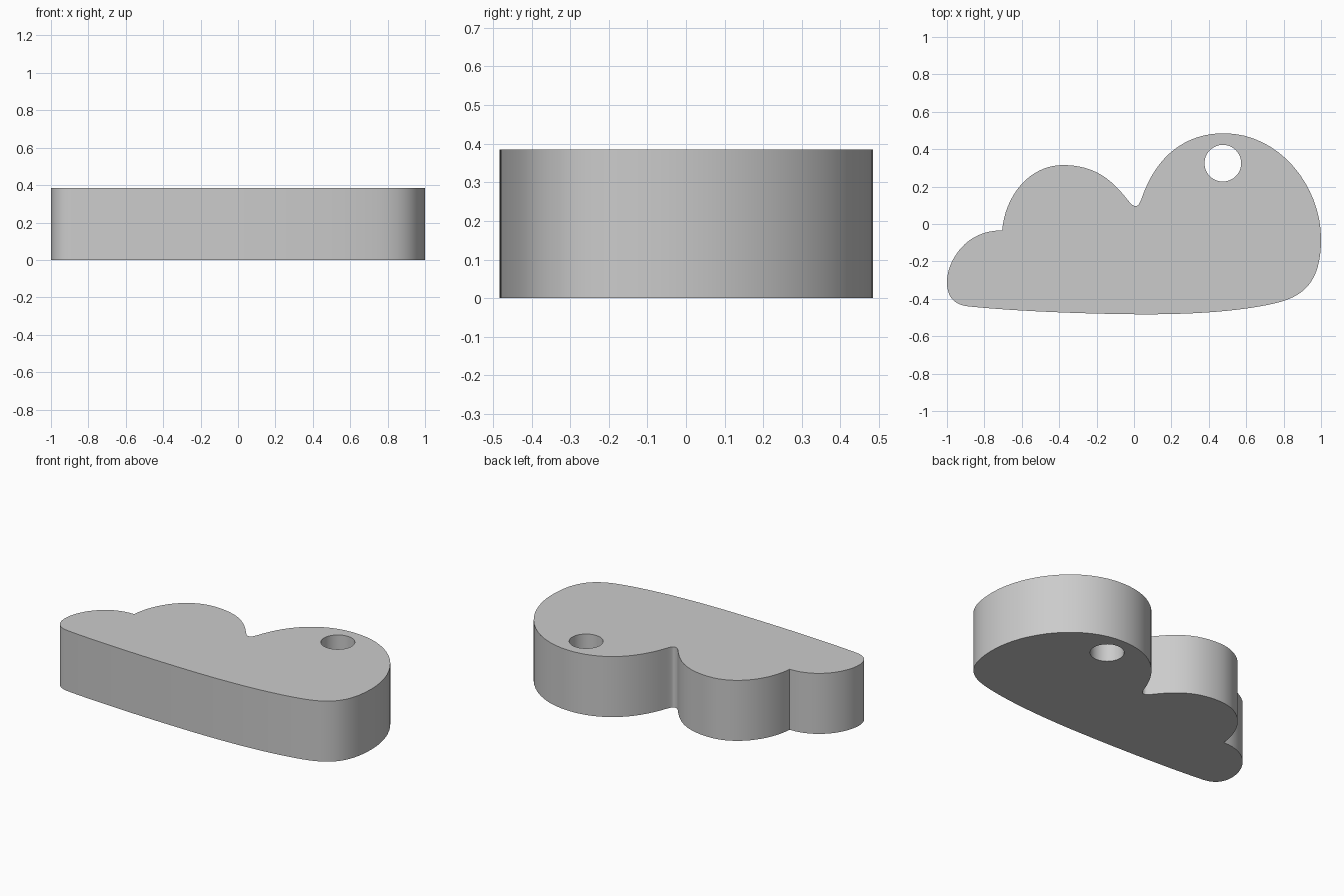
import bpy
import bmesh
import math

cube = bpy.data.objects.get("Cube")
if cube:
    bpy.data.objects.remove(cube)

HEIGHT = 0.385

# Cloud outline, clockwise from the left tip: (handle in, anchor, handle out)
OUTLINE = [
    ((-1, -.38), (-1, -.31), (-1, -.2)),
    ((-.9, -.03), (-.705, -.035), (-.69, .15)),
    ((-.56, .315), (-.38, .315), (-.2, .315)),
    ((-.11, .225), (-.035, .13), (-.01, .1)),
    ((-.005, .097), (.008, .097), (.022, .097)),
    ((.025, .1), (.04, .135), (.12, .37)),
    ((.28, .485), (.48, .485), (.78, .485)),
    ((1, .2), (1, -.08), (1, -.32)),
    ((.9, -.39), (.75, -.425), (.55, -.47)),
    ((.3, -.483), (.05, -.483), (-.35, -.48)),
    ((-.7, -.46), (-.89, -.44), (-.97, -.43)),
]


def circle(cx, cy, r):
    """Bezier circle in the same (in, anchor, out) form."""
    k = r * 0.5523
    points = []
    for i in range(4):
        a = i * math.pi / 2
        c, s = math.cos(a), math.sin(a)
        points.append(tuple((cx + r * c - t * s, cy + r * s + t * c) for t in (-k, 0, k)))
    return points


def add_spline(curve, points):
    spline = curve.splines.new("BEZIER")
    spline.bezier_points.add(len(points) - 1)
    for bp, (left, anchor, right) in zip(spline.bezier_points, points):
        bp.handle_left_type = bp.handle_right_type = "FREE"
        bp.co = (*anchor, 0)
        bp.handle_left = (*left, 0)
        bp.handle_right = (*right, 0)
    spline.use_cyclic_u = True


# Flat filled profile with the keyhole, extruded to a slab
curve = bpy.data.curves.new("cloud_profile", "CURVE")
curve.dimensions = "2D"
curve.fill_mode = "BOTH"
curve.resolution_u = 16
curve.extrude = HEIGHT / 2
add_spline(curve, OUTLINE)
add_spline(curve, circle(0.475, 0.325, 0.098))

cloud = bpy.data.objects.new("cloud_tag", curve)
bpy.context.collection.objects.link(cloud)
cloud.location.z = HEIGHT / 2
bpy.ops.object.select_all(action="DESELECT")
cloud.select_set(True)
bpy.context.view_layer.objects.active = cloud
bpy.ops.object.convert(target="MESH")
cloud = bpy.context.object

# Weld the caps to the walls
bm = bmesh.new()
bm.from_mesh(cloud.data)
bmesh.ops.remove_doubles(bm, verts=bm.verts, dist=0.0002)
bmesh.ops.recalc_face_normals(bm, faces=bm.faces)
bm.to_mesh(cloud.data)
bm.free()

# Plain grey material
grey = bpy.data.materials.new("light_grey")
grey.use_nodes = True
colour = (0.6, 0.6, 0.6, 1)
grey.diffuse_color = colour
grey.node_tree.nodes["Principled BSDF"].inputs["Base Color"].default_value = colour
cloud.data.materials.clear()
cloud.data.materials.append(grey)

bpy.ops.object.shade_smooth_by_angle(angle=math.radians(30))
